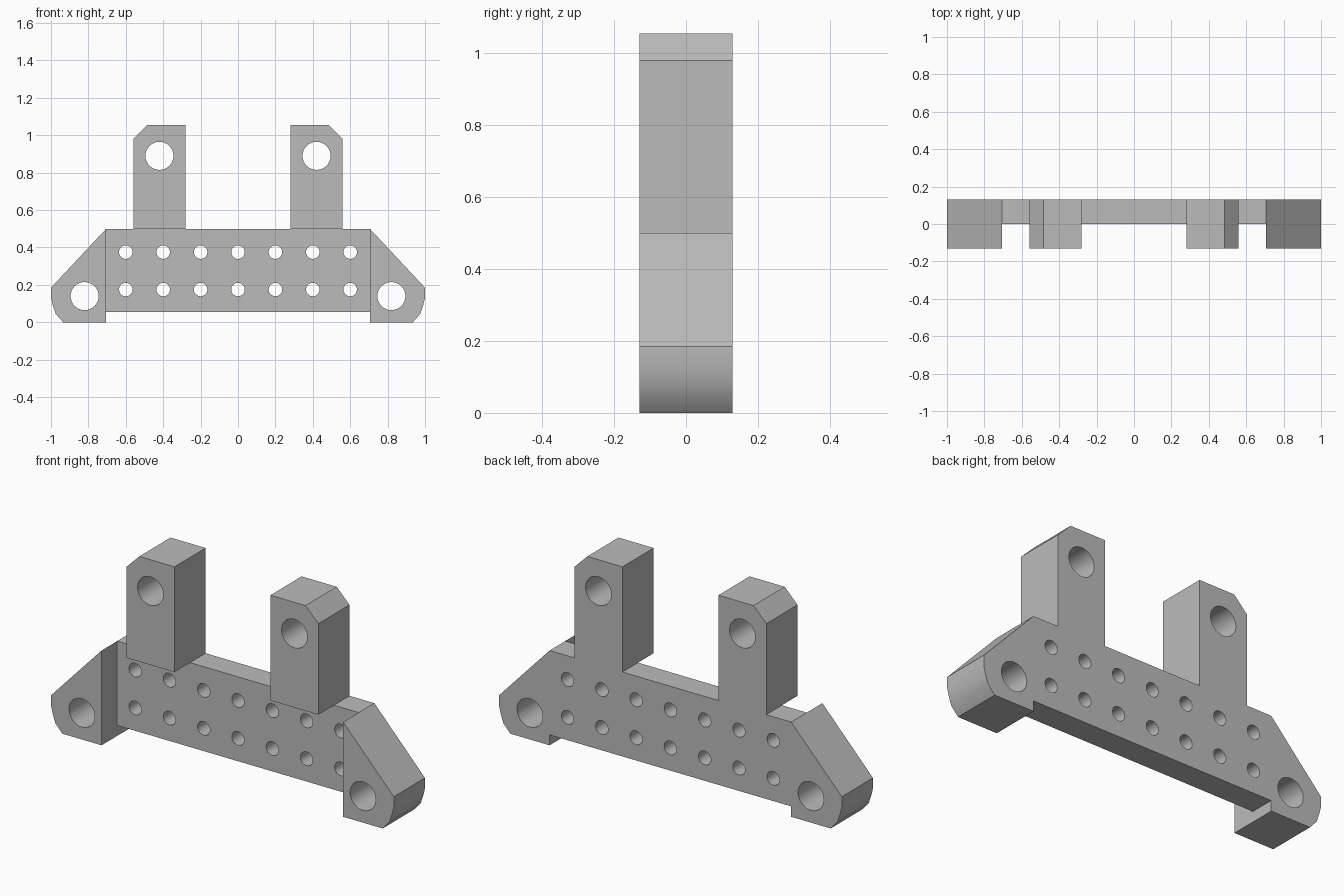
import bpy
import bmesh
import math
from mathutils import Matrix

if "Cube" in bpy.data.objects:
    bpy.data.objects.remove(bpy.data.objects["Cube"], do_unlink=True)

HALF_DEPTH = 0.13
BODY_HALF, BODY_TOP, BODY_BOTTOM = 0.705, 0.5, 0.055

grey = bpy.data.materials.new("plain grey")
grey.use_nodes = True
colour = (0.5, 0.5, 0.5, 1)
grey.diffuse_color = colour
grey.node_tree.nodes["Principled BSDF"].inputs["Base Color"].default_value = colour


def add_object(name, bm):
    bmesh.ops.recalc_face_normals(bm, faces=bm.faces)
    mesh = bpy.data.meshes.new(name)
    bm.to_mesh(mesh)
    bm.free()
    mesh.materials.append(grey)
    obj = bpy.data.objects.new(name, mesh)
    bpy.context.collection.objects.link(obj)
    return obj


def extrude_profile(name, points, y0, y1):
    bm = bmesh.new()
    face = bm.faces.new([bm.verts.new((x, y0, z)) for x, z in points])
    new = bmesh.ops.extrude_face_region(bm, geom=[face])["geom"]
    verts = [g for g in new if isinstance(g, bmesh.types.BMVert)]
    bmesh.ops.translate(bm, verts=verts, vec=(0, y1 - y0, 0))
    return add_object(name, bm)


def hole_cutter(name, holes):
    bm = bmesh.new()
    for x, z, radius in holes:
        place = Matrix.Translation((x, 0, z)) @ Matrix.Rotation(math.pi / 2, 4, "X")
        bmesh.ops.create_cone(bm, cap_ends=True, segments=48, radius1=radius,
                              radius2=radius, depth=1, matrix=place)
    return add_object(name, bm)


# Bracket outline: bottom edge, rounded foot, sloped shoulder, chamfered post
half = [(BODY_HALF, BODY_BOTTOM), (BODY_HALF, 0), (0.935, 0), (0.975, 0.045),
        (0.99, 0.09), (1, 0.13), (1, 0.185), (BODY_HALF, BODY_TOP),
        (0.56, BODY_TOP), (0.56, 0.98), (0.485, 1.055), (0.28, 1.055),
        (0.28, BODY_TOP)]
outline = half + [(-x, z) for x, z in reversed(half)]
bracket = extrude_profile("bracket", outline, -HALF_DEPTH, HALF_DEPTH)

# Front recess that thins the body between the feet and below the posts
b = BODY_HALF
recess = extrude_profile("recess_cutter", [(-b, -0.1), (b, -0.1), (b, BODY_TOP), (-b, BODY_TOP)],
                         -0.4, 0)

# Pin holes in feet and posts, and two rows of small bolt holes
holes = [(s * x, z, 0.075) for s in (-1, 1) for x, z in ((0.82, 0.14), (0.42, 0.89))]
holes += [(i * 0.2, z, 0.036) for i in range(-3, 4) for z in (0.175, 0.375)]
drills = hole_cutter("hole_cutter", holes)

bpy.context.view_layer.objects.active = bracket
for cutter in (recess, drills):
    mod = bracket.modifiers.new("cut", "BOOLEAN")
    mod.operation = "DIFFERENCE"
    mod.solver = "EXACT"
    mod.object = cutter
    bpy.ops.object.modifier_apply(modifier=mod.name)
    bpy.data.objects.remove(cutter, do_unlink=True)

bpy.ops.object.select_all(action="DESELECT")
bracket.select_set(True)
bpy.ops.object.shade_smooth_by_angle(angle=math.radians(30))
